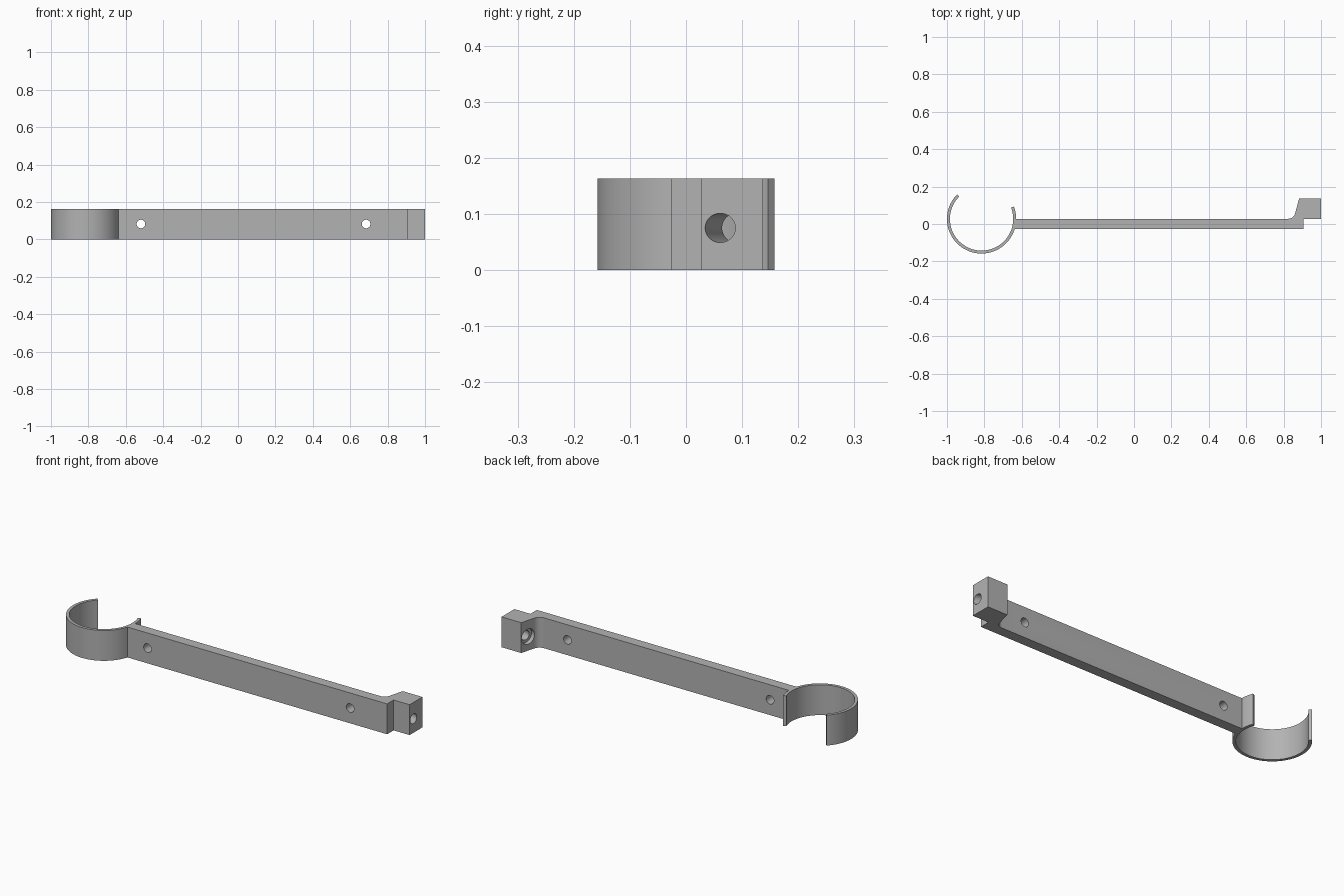
import bpy, bmesh
from math import sin, cos, tan, pi, radians
from mathutils import Vector

if "Cube" in bpy.data.objects:
    bpy.data.objects.remove(bpy.data.objects["Cube"])

HEIGHT = 0.163
SLANT = radians(15)

grey = bpy.data.materials.new("plain grey")
grey.use_nodes = True
grey.diffuse_color = (0.45, 0.45, 0.45, 1)
grey.node_tree.nodes["Principled BSDF"].inputs["Base Color"].default_value = (0.45, 0.45, 0.45, 1)


def extrude_profile(name, points):
    """Raise a flat outline, seen from above, to the full height."""
    bm = bmesh.new()
    face = bm.faces.new([bm.verts.new((x, y, 0)) for x, y in points])
    raised = bmesh.ops.extrude_face_region(bm, geom=[face])["geom"]
    verts = [v for v in raised if isinstance(v, bmesh.types.BMVert)]
    bmesh.ops.translate(bm, verts=verts, vec=(0, 0, HEIGHT))
    bmesh.ops.recalc_face_normals(bm, faces=bm.faces)
    mesh = bpy.data.meshes.new(name)
    bm.to_mesh(mesh)
    bm.free()
    obj = bpy.data.objects.new(name, mesh)
    bpy.context.collection.objects.link(obj)
    mesh.materials.append(grey)
    return obj


def arc(cx, cy, r, start, end, steps):
    angles = [radians(start + (end - start) * i / steps) for i in range(steps + 1)]
    return [(cx + r * cos(a), cy + r * sin(a)) for a in angles]


def drill(target, name, centre, direction, radius, depth):
    """Cut a round hole whose axis passes through centre."""
    bpy.ops.mesh.primitive_cylinder_add(vertices=40, radius=radius, depth=depth, location=centre)
    cutter = bpy.context.object
    cutter.name = name
    cutter.rotation_euler = Vector(direction).to_track_quat("Z", "Y").to_euler()
    cutter.data.materials.append(grey)
    cutter.hide_render = True
    cut = target.modifiers.new(name, "BOOLEAN")
    cut.operation = "DIFFERENCE"
    cut.solver = "EXACT"
    cut.object = cutter
    return cutter


def smooth(obj):
    bpy.ops.object.select_all(action="DESELECT")
    obj.select_set(True)
    bpy.context.view_layer.objects.active = obj
    bpy.ops.object.shade_smooth_by_angle(angle=radians(30))


# Open clip ring
ring_x, ring_y = -0.815, 0.027
outer = arc(ring_x, ring_y, 0.185, 135, 381, 96)
inner = arc(ring_x, ring_y, 0.169, 381, 135, 96)
clip_ring = extrude_profile("clip_ring", outer + inner)
smooth(clip_ring)

# Long bar with an offset end block and a filleted slanted shoulder
front, back, top = -0.027, 0.028, 0.137
shoulder_x = 0.883
corner_x = shoulder_x - (top - back) * tan(SLANT)
fillet = arc(corner_x - 0.03, back + 0.039, 0.039, -15, -90, 12)
outline = [(-0.64, front), (0.905, front), (0.905, back), (1, back),
           (1, top), (shoulder_x, top)] + fillet + [(-0.64, back)]
bar = extrude_profile("bar_with_end_block", outline)

# Mounting holes and the slanted screw hole with its wider seat
axis = Vector((-cos(SLANT), sin(SLANT), 0))
entry = Vector((1, 0.061, 0.075))
cutters = [drill(bar, "mounting_hole_cutter", (x, 0, 0.082), (0, 1, 0), 0.023, 0.3)
           for x in (-0.519, 0.685)]
cutters.append(drill(bar, "screw_hole_cutter", entry + axis * 0.08, axis, 0.026, 0.3))
cutters.append(drill(bar, "screw_seat_cutter", entry + axis * 0.16, axis, 0.041, 0.1))

# Apply the cuts and remove the cutters
bpy.context.view_layer.objects.active = bar
for cut in list(bar.modifiers):
    bpy.ops.object.modifier_apply(modifier=cut.name)
for cutter in cutters:
    bpy.data.objects.remove(cutter)
smooth(bar)
